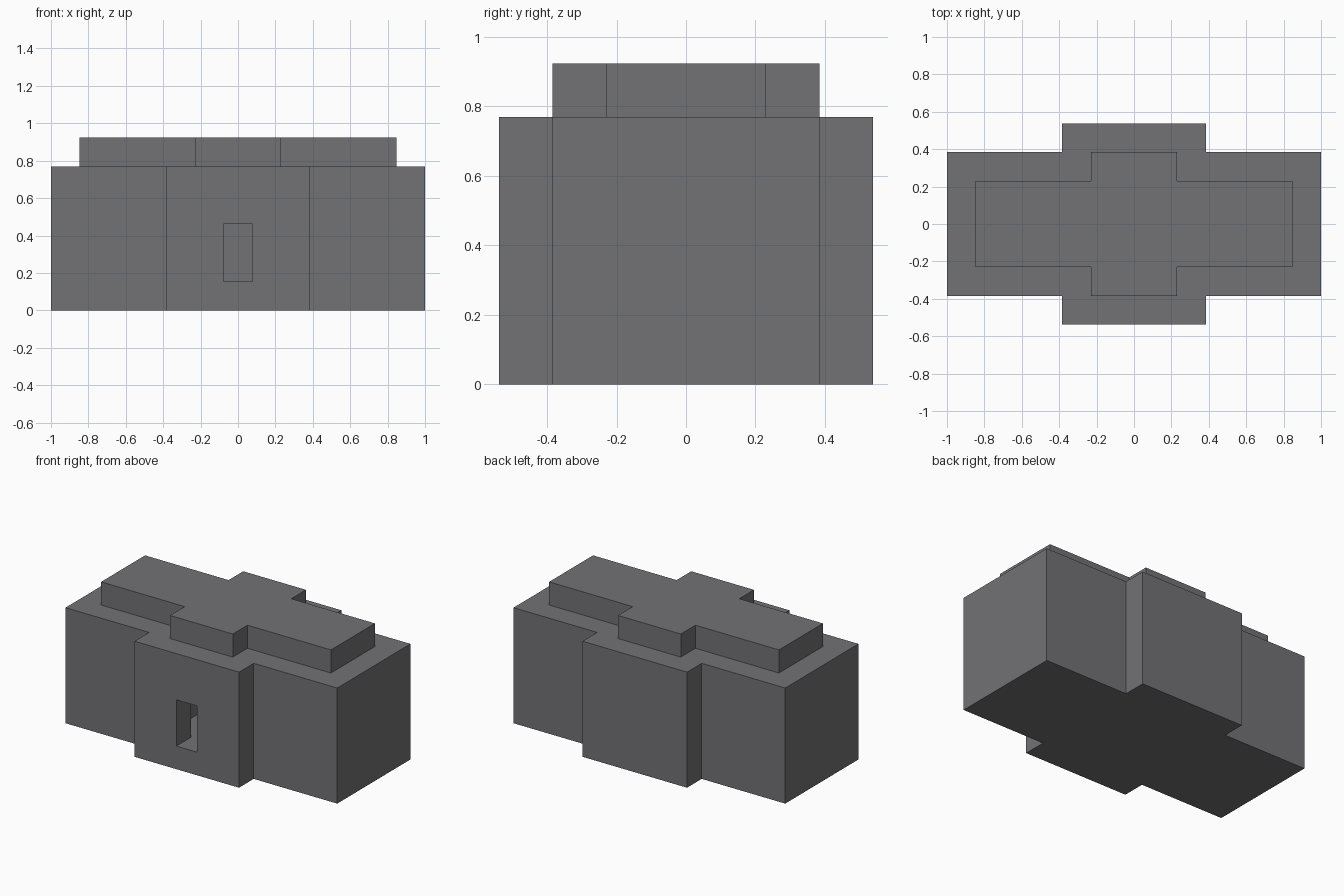
import bpy
import bmesh

if "Cube" in bpy.data.objects:
    bpy.data.objects.remove(bpy.data.objects["Cube"], do_unlink=True)

U = 1 / 13  # one building module

stone = bpy.data.materials.new("grey_stone")
stone.use_nodes = True
GREY = (0.17, 0.165, 0.175, 1)
stone.diffuse_color = GREY
stone.node_tree.nodes["Principled BSDF"].inputs["Base Color"].default_value = GREY


def prism(name, outline, z0, z1):
    """Extrude a flat outline, given in modules, from z0 to z1."""
    bm = bmesh.new()
    base = bm.faces.new([bm.verts.new((x * U, y * U, z0 * U)) for x, y in outline])
    side = bmesh.ops.extrude_face_region(bm, geom=[base])["geom"]
    top = [v for v in side if isinstance(v, bmesh.types.BMVert)]
    bmesh.ops.translate(bm, verts=top, vec=(0, 0, (z1 - z0) * U))
    bmesh.ops.recalc_face_normals(bm, faces=bm.faces)
    mesh = bpy.data.meshes.new(name)
    bm.to_mesh(mesh)
    bm.free()
    mesh.materials.append(stone)
    obj = bpy.data.objects.new(name, mesh)
    bpy.context.collection.objects.link(obj)
    return obj


def rect(x0, x1, y0, y1):
    return [(x0, y0), (x1, y0), (x1, y1), (x0, y1)]


def cross(long_x, long_y, bay_x, bay_y):
    """Long block with a projecting bay in the middle of front and back."""
    half = [(-long_x, -long_y), (-bay_x, -long_y), (-bay_x, -bay_y),
            (bay_x, -bay_y), (bay_x, -long_y), (long_x, -long_y)]
    return half + [(-x, -y) for x, y in half]


def cut(target, cutter):
    mod = target.modifiers.new("cut", 'BOOLEAN')
    mod.operation = 'DIFFERENCE'
    mod.solver = 'EXACT'
    mod.object = cutter
    cutter.hide_render = True
    bpy.context.view_layer.objects.active = target
    bpy.ops.object.modifier_apply(modifier=mod.name)
    bpy.data.objects.remove(cutter, do_unlink=True)


# Main walls, hollowed by a central room and a doorway in the front bay
walls = prism("walls", cross(13, 5, 5, 7), 0, 10)
cut(walls, prism("room_cutter", rect(-3, 3, -5, 5), 2, 11))
cut(walls, prism("doorway_cutter", rect(-1, 1, -8, -4), 2, 6))

# Stepped roof slab closing the room
prism("roof", cross(11, 3, 3, 5), 10, 12)
